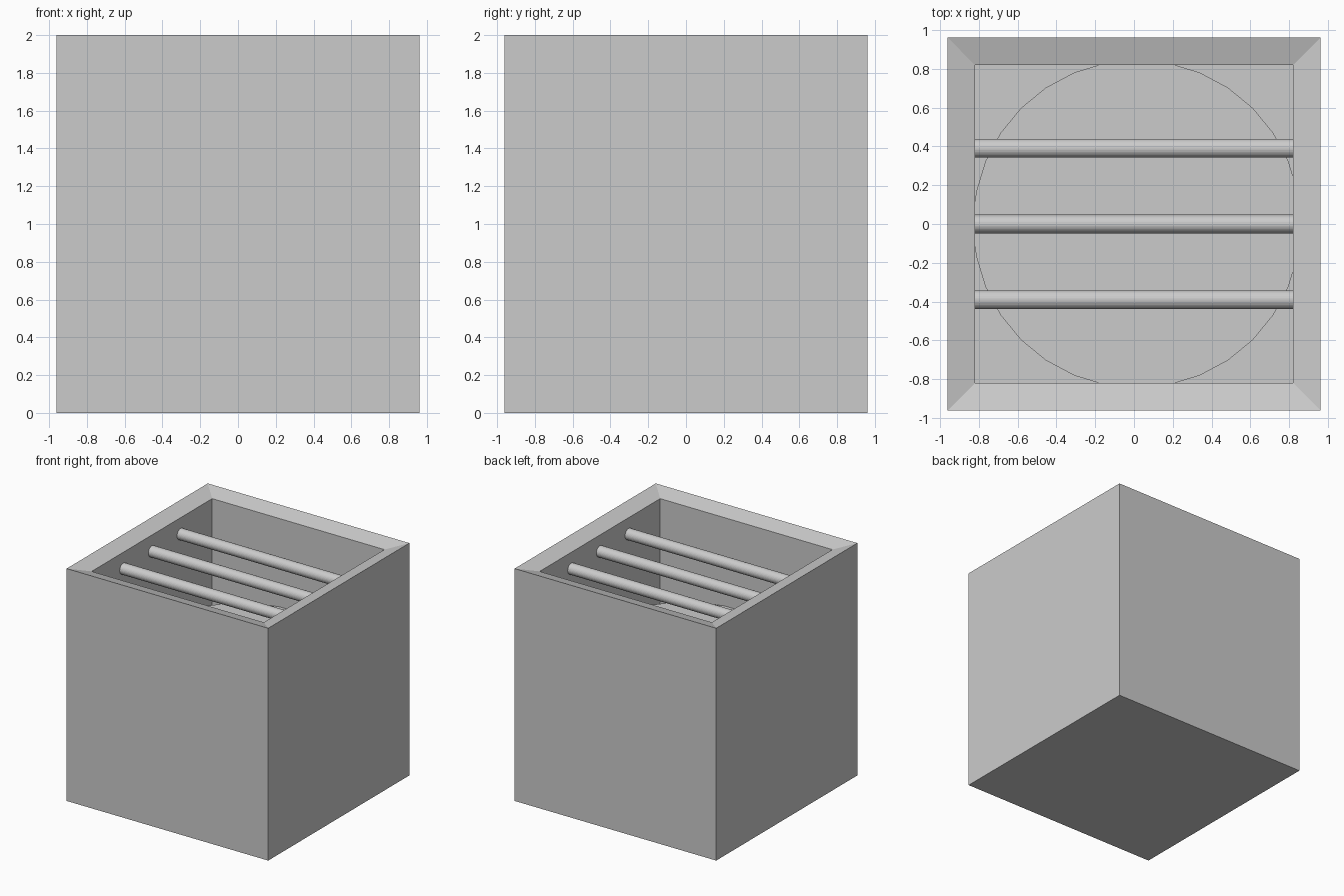
import bpy
import bmesh

cube = bpy.data.objects.get("Cube")
if cube:
    bpy.data.objects.remove(cube, do_unlink=True)

OUTER, INNER = 0.96, 0.82      # half widths of the box and its opening
TOP, LIP, FLOOR = 2.0, 1.96, 0.14

grey = bpy.data.materials.new("plain grey")
grey.use_nodes = True
colour = (0.6, 0.6, 0.6, 1)
grey.diffuse_color = colour
grey.node_tree.nodes["Principled BSDF"].inputs["Base Color"].default_value = colour


# Open box: one square profile swept down the outside and back up the inside
def make_box():
    bm = bmesh.new()
    rings = []
    for half, z in ((OUTER, 0), (OUTER, TOP), (INNER, LIP), (INNER, FLOOR)):
        corners = ((-1, -1), (1, -1), (1, 1), (-1, 1))
        rings.append([bm.verts.new((sx * half, sy * half, z)) for sx, sy in corners])
    for low, high in zip(rings, rings[1:]):
        for i in range(4):
            j = (i + 1) % 4
            bm.faces.new((low[i], low[j], high[j], high[i]))
    bm.faces.new(rings[0][::-1])
    bm.faces.new(rings[-1])
    bmesh.ops.recalc_face_normals(bm, faces=bm.faces)
    mesh = bpy.data.meshes.new("box")
    bm.to_mesh(mesh)
    bm.free()
    obj = bpy.data.objects.new("box", mesh)
    bpy.context.collection.objects.link(obj)
    mesh.materials.append(grey)


def cylinder(name, radius, length, location, rotation=(0, 0, 0)):
    bpy.ops.mesh.primitive_cylinder_add(vertices=32, radius=radius, depth=length,
                                        location=location, rotation=rotation)
    obj = bpy.context.object
    obj.name = name
    obj.data.materials.append(grey)


make_box()

# Round block inside the box, slightly off centre and running into the walls
BLOCK_TOP = 1.2
cylinder("inner_block", 0.845, BLOCK_TOP - FLOOR, (0.015, 0, (BLOCK_TOP + FLOOR) / 2))

# Three bars across the opening
for name, y in (("front_bar", -0.39), ("middle_bar", 0), ("back_bar", 0.39)):
    cylinder(name, 0.048, 2 * INNER, (0, y, 1.82), (0, 1.5708, 0))
